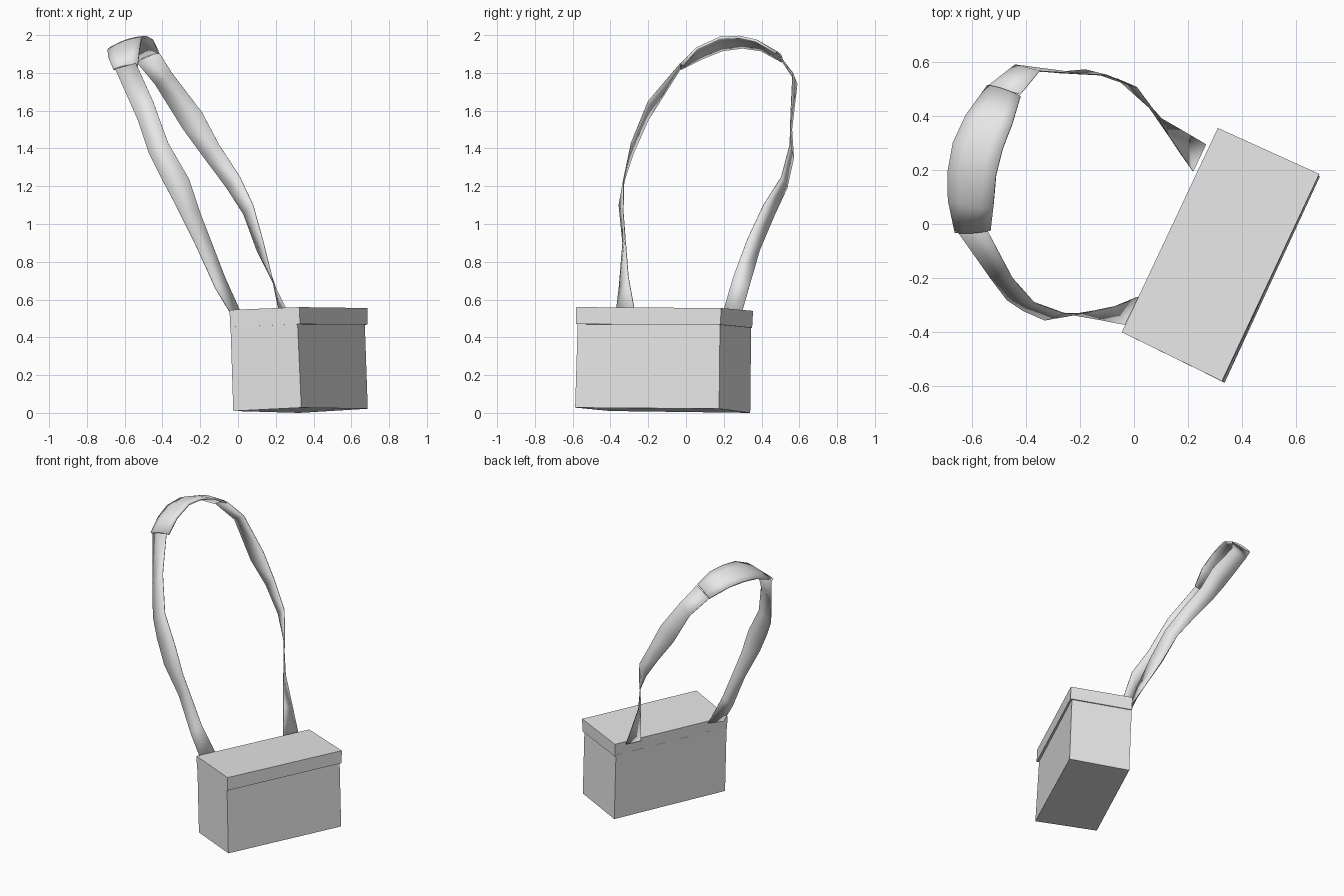
import bpy
import bmesh
import math
from mathutils import Vector

cube = bpy.data.objects.get("Cube")
if cube:
    bpy.data.objects.remove(cube, do_unlink=True)

# One plain grey for everything
grey = bpy.data.materials.new("light_grey")
grey.use_nodes = True
grey.diffuse_color = (0.8, 0.8, 0.8, 1)
grey.node_tree.nodes["Principled BSDF"].inputs["Base Color"].default_value = (0.8, 0.8, 0.8, 1)


def finish(name, bm):
    bmesh.ops.recalc_face_normals(bm, faces=bm.faces)
    mesh = bpy.data.meshes.new(name)
    bm.to_mesh(mesh)
    bm.free()
    mesh.materials.append(grey)
    obj = bpy.data.objects.new(name, mesh)
    bpy.context.collection.objects.link(obj)
    return obj


def block(name, bottom, top):
    """Six-sided block from a bottom and a top outline."""
    bm = bmesh.new()
    lo = [bm.verts.new(p) for p in bottom]
    hi = [bm.verts.new(p) for p in top]
    bm.faces.new(lo)
    bm.faces.new(hi)
    for i in range(4):
        j = (i + 1) % 4
        bm.faces.new((lo[i], lo[j], hi[j], hi[i]))
    return finish(name, bm)


def ribbon(name, edge_a, edge_b, thickness, bulge=0.0, columns=1):
    """Thin smooth band between two edge paths, optionally arched across."""
    bm = bmesh.new()
    rows = []
    for i, (a, b) in enumerate(zip(edge_a, edge_b)):
        a, b = Vector(a), Vector(b)
        k, m = max(i - 1, 0), min(i + 1, len(edge_a) - 1)
        along = Vector(edge_a[m]) - Vector(edge_a[k])
        normal = (b - a).cross(along).normalized()
        row = []
        for c in range(columns + 1):
            t = c / columns
            lift = normal * bulge * math.sin(math.pi * t)
            row.append(bm.verts.new(a.lerp(b, t) + lift))
        rows.append(row)
    for r, s in zip(rows, rows[1:]):
        for c in range(columns):
            bm.faces.new((r[c], r[c + 1], s[c + 1], s[c]))
    obj = finish(name, bm)
    solid = obj.modifiers.new("Thickness", 'SOLIDIFY')
    solid.thickness = thickness
    solid.offset = 0
    bpy.ops.object.select_all(action='DESELECT')
    obj.select_set(True)
    bpy.context.view_layer.objects.active = obj
    bpy.ops.object.shade_smooth_by_angle(angle=math.radians(50))
    return obj


# Box body, turned and leaning slightly
block("box_body",
      [(-0.025, -0.402, 0.01), (0.335, -0.587, 0.028), (0.687, 0.175, 0.022), (0.325, 0.340, 0.0)],
      [(-0.040, -0.398, 0.47), (0.315, -0.573, 0.48), (0.671, 0.180, 0.48), (0.308, 0.345, 0.46)])

# Lid, overhanging a little along the front long side
block("box_lid",
      [(-0.041, -0.402, 0.455), (0.328, -0.583, 0.470), (0.685, 0.183, 0.467), (0.312, 0.350, 0.45)],
      [(-0.045, -0.400, 0.545), (0.325, -0.581, 0.560), (0.685, 0.185, 0.555), (0.310, 0.355, 0.54)])

# Strap rising from the near corner
ribbon("near_strap",
       [(-0.035, -0.372, 0.52), (-0.12, -0.355, 0.66), (-0.23, -0.335, 0.90), (-0.33, -0.355, 1.10),
        (-0.41, -0.32, 1.25), (-0.47, -0.28, 1.37), (-0.53, -0.20, 1.55), (-0.65, -0.03, 1.82)],
       [(0.015, -0.27, 0.53), (-0.07, -0.305, 0.72), (-0.15, -0.322, 0.93), (-0.20, -0.332, 1.06),
        (-0.26, -0.33, 1.24), (-0.37, -0.29, 1.43), (-0.45, -0.20, 1.65), (-0.54, -0.03, 1.85)], 0.004)

# Wider arched shoulder pad at the top
ribbon("shoulder_pad",
       [(-0.66, -0.03, 1.82), (-0.685, 0.09, 1.88), (-0.687, 0.19, 1.92),
        (-0.667, 0.30, 1.935), (-0.62, 0.40, 1.92), (-0.54, 0.51, 1.86)],
       [(-0.53, -0.02, 1.84), (-0.52, 0.06, 1.93), (-0.51, 0.18, 1.985),
        (-0.485, 0.28, 1.99), (-0.45, 0.37, 1.97), (-0.42, 0.47, 1.91)], 0.014, 0.012, 4)

# Strap falling to the far corner
ribbon("far_strap",
       [(-0.54, 0.51, 1.86), (-0.44, 0.588, 1.74), (-0.29, 0.56, 1.50), (-0.18, 0.57, 1.35),
        (-0.06, 0.535, 1.19), (0.03, 0.47, 1.05), (0.10, 0.39, 0.86), (0.20, 0.333, 0.66),
        (0.265, 0.295, 0.53)],
       [(-0.42, 0.48, 1.91), (-0.35, 0.565, 1.80), (-0.19, 0.555, 1.59), (-0.10, 0.55, 1.42),
        (0.01, 0.505, 1.25), (0.08, 0.41, 1.10), (0.13, 0.325, 0.92), (0.18, 0.25, 0.72),
        (0.218, 0.195, 0.53)], 0.004)
